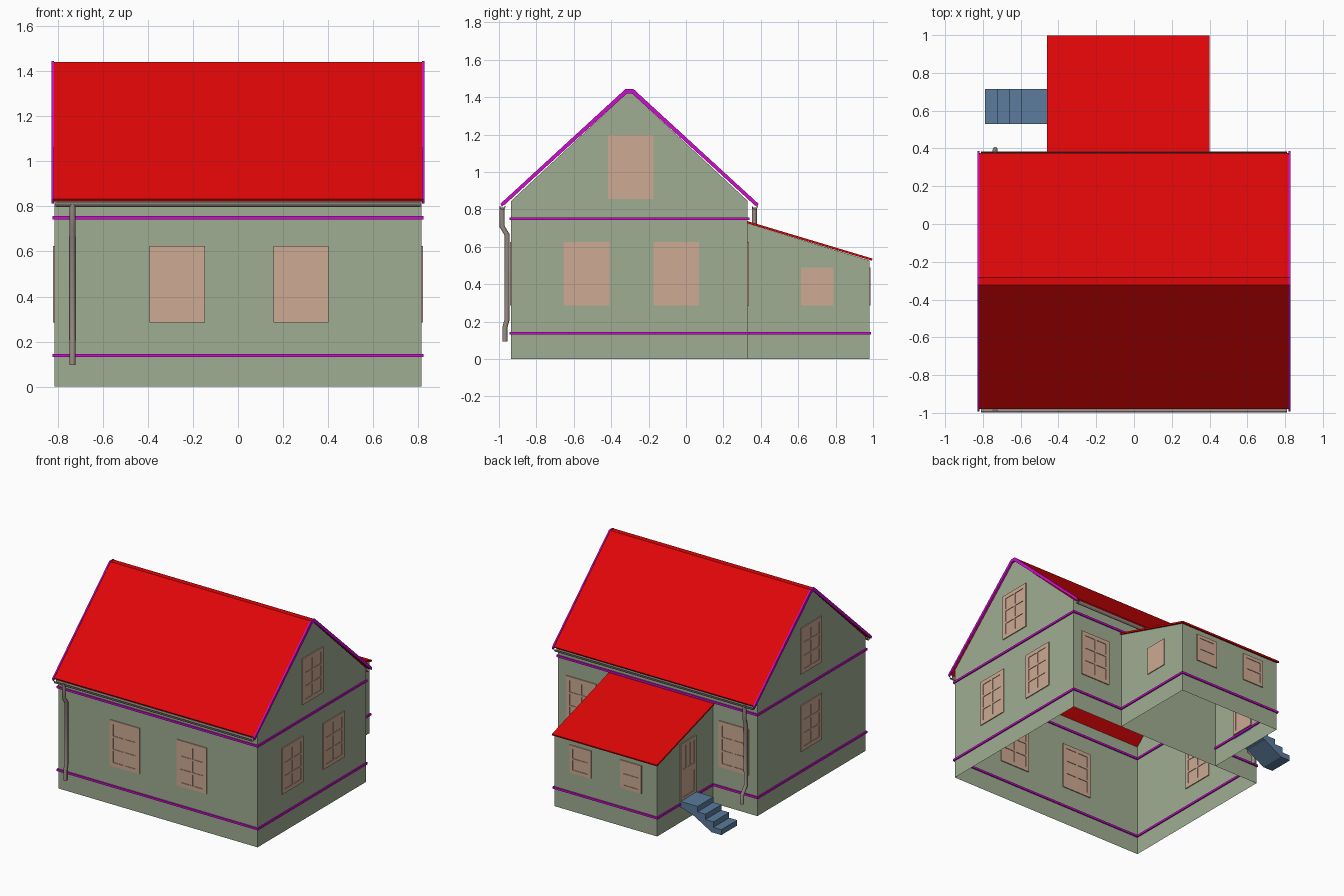
import bpy, bmesh, math
from mathutils import Vector

if "Cube" in bpy.data.objects:
    bpy.data.objects.remove(bpy.data.objects["Cube"])


def material(name, rgb):
    m = bpy.data.materials.new(name)
    m.diffuse_color = (*[(c / 255) ** 2.2 for c in rgb], 1)
    m.use_nodes = True
    m.node_tree.nodes["Principled BSDF"].inputs["Base Color"].default_value = m.diffuse_color
    return m


RED = material("roof_red", (222, 14, 16))
GREEN = material("wall_green", (157, 172, 144))
PURPLE = material("trim_purple", (205, 20, 205))
TAN = material("window_tan", (204, 168, 146))
METAL = material("gutter_metal", (152, 138, 130))
BLUE = material("step_blue", (92, 122, 155))


def finish(name, bm, mat):
    bmesh.ops.recalc_face_normals(bm, faces=bm.faces)
    me = bpy.data.meshes.new(name)
    bm.to_mesh(me)
    bm.free()
    ob = bpy.data.objects.new(name, me)
    bpy.context.collection.objects.link(ob)
    me.materials.append(mat)
    return ob


def prism(name, pts, axis, a, b, mat, skip=()):
    """Extrude a profile along an axis; skip lists profile edges left open."""
    def place(p, t):
        return {"x": (t, p[0], p[1]), "y": (p[0], t, p[1])}[axis]
    bm = bmesh.new()
    lo = [bm.verts.new(place(p, a)) for p in pts]
    hi = [bm.verts.new(place(p, b)) for p in pts]
    bm.faces.new(lo[::-1])
    bm.faces.new(hi)
    n = len(pts)
    for i in range(n):
        if i not in skip:
            j = (i + 1) % n
            bm.faces.new((lo[i], lo[j], hi[j], hi[i]))
    return finish(name, bm, mat)


def add_box(bm, lo, hi):
    c = [(l + h) / 2 for l, h in zip(lo, hi)]
    vs = bmesh.ops.create_cube(bm, size=1)["verts"]
    for v in vs:
        v.co = Vector([c[k] + v.co[k] * abs(hi[k] - lo[k]) for k in range(3)])


def window(name, axis, wall, u, z0, z1, width=0.245, cols=2, rows=3, border=0.03):
    """Frame with glazing bars around a thin pane; wall is its position along axis."""
    bm = bmesh.new()
    bar = 0.014

    def part(u0, u1, a, b, d):
        if axis == "x":
            add_box(bm, (wall - d, u0, a), (wall + d, u1, b))
        else:
            add_box(bm, (u0, wall - d, a), (u1, wall + d, b))

    u0, u1 = u - width / 2, u + width / 2
    if cols == 0:
        part(u0, u1, z0, z1, 0.006)
        return finish(name, bm, TAN)
    part(u0 + 0.01, u1 - 0.01, z0 + 0.01, z1 - 0.01, 0.003)
    part(u0, u0 + border, z0, z1, 0.007)
    part(u1 - border, u1, z0, z1, 0.007)
    part(u0 + border, u1 - border, z0, z0 + border, 0.007)
    part(u0 + border, u1 - border, z1 - border, z1, 0.007)
    w = (width - 2 * border - (cols - 1) * bar) / cols
    h = (z1 - z0 - 2 * border - (rows - 1) * bar) / rows
    for i in range(1, cols):
        s = u0 + border + i * w + (i - 1) * bar
        part(s, s + bar, z0 + border, z1 - border, 0.007)
    for i in range(cols):
        s = u0 + border + i * (w + bar)
        for j in range(1, rows):
            t = z0 + border + j * h + (j - 1) * bar
            part(s, s + w, t, t + bar, 0.007)
    return finish(name, bm, TAN)


# Walls: thin shells open at the bottom and under the roofs
X, Y0, Y1, MID = 0.815, -0.935, 0.33, -0.3025
AX0, AX1, AY = -0.45, 0.39, 0.98
prism("main_walls", [(Y0, 0), (Y0, 0.845), (MID - 0.015, 1.42), (MID + 0.015, 1.42),
                     (Y1, 0.845), (Y1, 0)], "x", -X, X, GREEN, {1, 2, 3, 5})
prism("annex_walls", [(Y1, 0), (Y1, 0.725), (AY, 0.527), (AY, 0)],
      "x", AX0, AX1, GREEN, {0, 1, 3})


# Gable roof and purple verge boards share one chevron profile
def chevron(half, eave, top, thick):
    outer = [(MID - half, eave), (MID - 0.02, top), (MID + 0.02, top), (MID + half, eave)]
    inner = [(MID + half - 0.008, eave - thick * 0.7), (MID + 0.012, top - thick),
             (MID - 0.012, top - thick), (MID - half + 0.008, eave - thick * 0.7)]
    return outer + inner


prism("main_roof", chevron(0.678, 0.833, 1.442, 0.016), "x", -0.82, 0.82, RED)
for s, side in ((-1, "left"), (1, "right")):
    prism("verge_board_" + side, chevron(0.69, 0.83, 1.445, 0.024), "x",
          s * 0.817, s * 0.828, PURPLE)

# Lean-to roof
prism("annex_roof", [(Y1, 0.737), (0.997, 0.537), (0.994, 0.526), (Y1, 0.725)],
      "x", -0.46, 0.40, RED)


# Purple bands following the outline of the walls
def band(name, pts, z):
    bm = bmesh.new()
    d, h = 0.009, 0.0075
    for (xa, ya), (xb, yb) in zip(pts, pts[1:]):
        add_box(bm, (min(xa, xb) - d, min(ya, yb) - d, z - h),
                (max(xa, xb) + d, max(ya, yb) + d, z + h))
    finish(name, bm, PURPLE)


band("upper_band", [(-X, Y0), (X, Y0), (X, Y1), (-X, Y1), (-X, Y0)], 0.75)
band("lower_band", [(AX0, Y1), (-X, Y1), (-X, Y0), (X, Y0), (X, Y1), (AX1, Y1),
                    (AX1, AY), (AX0, AY), (AX0, Y1)], 0.138)

# Windows
for i, x in enumerate((-0.27, 0.28)):
    window(f"front_window_{i}", "y", Y0, x, 0.285, 0.625)
for i, x in enumerate((-0.625, 0.625)):
    window(f"back_window_{i}", "y", Y1, x, 0.285, 0.625)
for i, y in enumerate((-0.532, -0.052)):
    window(f"right_window_{i}", "x", X, y, 0.285, 0.625)
window("left_window", "x", -X, -0.295, 0.285, 0.625)
for s, side in ((-1, "left"), (1, "right")):
    window("attic_window_" + side, "x", s * X, -0.295, 0.857, 1.197)
for i, x in enumerate((-0.237, 0.175)):
    window(f"annex_back_window_{i}", "y", AY, x, 0.285, 0.49, 0.175, 1, 2, 0.025)
window("annex_right_window", "x", AX1, 0.702, 0.285, 0.49, 0.175, 0)

# Door: glazed upper part over a solid lower panel
window("door_upper", "x", AX0, 0.62, 0.36, 0.58, 0.185, 3, 1, 0.025)
window("door_lower", "x", AX0, 0.62, 0.155, 0.36, 0.185, 1, 1, 0.025)

# Entrance steps, hollow underneath
xs = [-0.79, -0.725, -0.66, -0.595]
prof = []
for i, x in enumerate(xs):
    prof += [(x, 0.04 * i), (x, 0.04 * (i + 1))]
prof += [(AX0, 0.16), (AX0, 0.12), (-0.57, 0.08), (-0.64, 0.04), (-0.71, 0.0)]
prism("entrance_steps", prof, "y", 0.53, 0.715, BLUE)


# Half-round gutters and bent downpipes
def gutter(name, y):
    arc = [math.pi + math.pi * i / 8 for i in range(9)]
    pts = [(y + 0.016 * math.cos(a), 0.818 + 0.02 * math.sin(a)) for a in arc]
    pts += [(y + 0.012 * math.cos(a), 0.818 + 0.016 * math.sin(a)) for a in reversed(arc)]
    prism(name, pts, "x", -0.81, 0.81, METAL)


def downpipe(name, path):
    cu = bpy.data.curves.new(name, "CURVE")
    cu.dimensions = "3D"
    cu.bevel_depth = 0.0135
    cu.bevel_resolution = 2
    cu.use_fill_caps = True
    sp = cu.splines.new("POLY")
    sp.points.add(len(path) - 1)
    for p, (y, z) in zip(sp.points, path):
        p.co = (-0.735, y, z, 1)
    cu.materials.append(METAL)
    ob = bpy.data.objects.new(name, cu)
    bpy.context.collection.objects.link(ob)
    bpy.ops.object.select_all(action="DESELECT")
    ob.select_set(True)
    bpy.context.view_layer.objects.active = ob
    bpy.ops.object.convert(target="MESH")
    bpy.ops.object.shade_smooth_by_angle(angle=math.radians(50))


gutter("front_gutter", -0.981)
gutter("back_gutter", 0.368)
downpipe("front_downpipe", [(-0.984, 0.81), (-0.984, 0.71), (-0.957, 0.665),
                            (-0.957, 0.21), (-0.968, 0.17), (-0.968, 0.095)])
downpipe("back_downpipe", [(0.366, 0.81), (0.366, 0.71), (0.352, 0.665),
                           (0.352, 0.21), (0.394, 0.16), (0.394, 0.095)])
